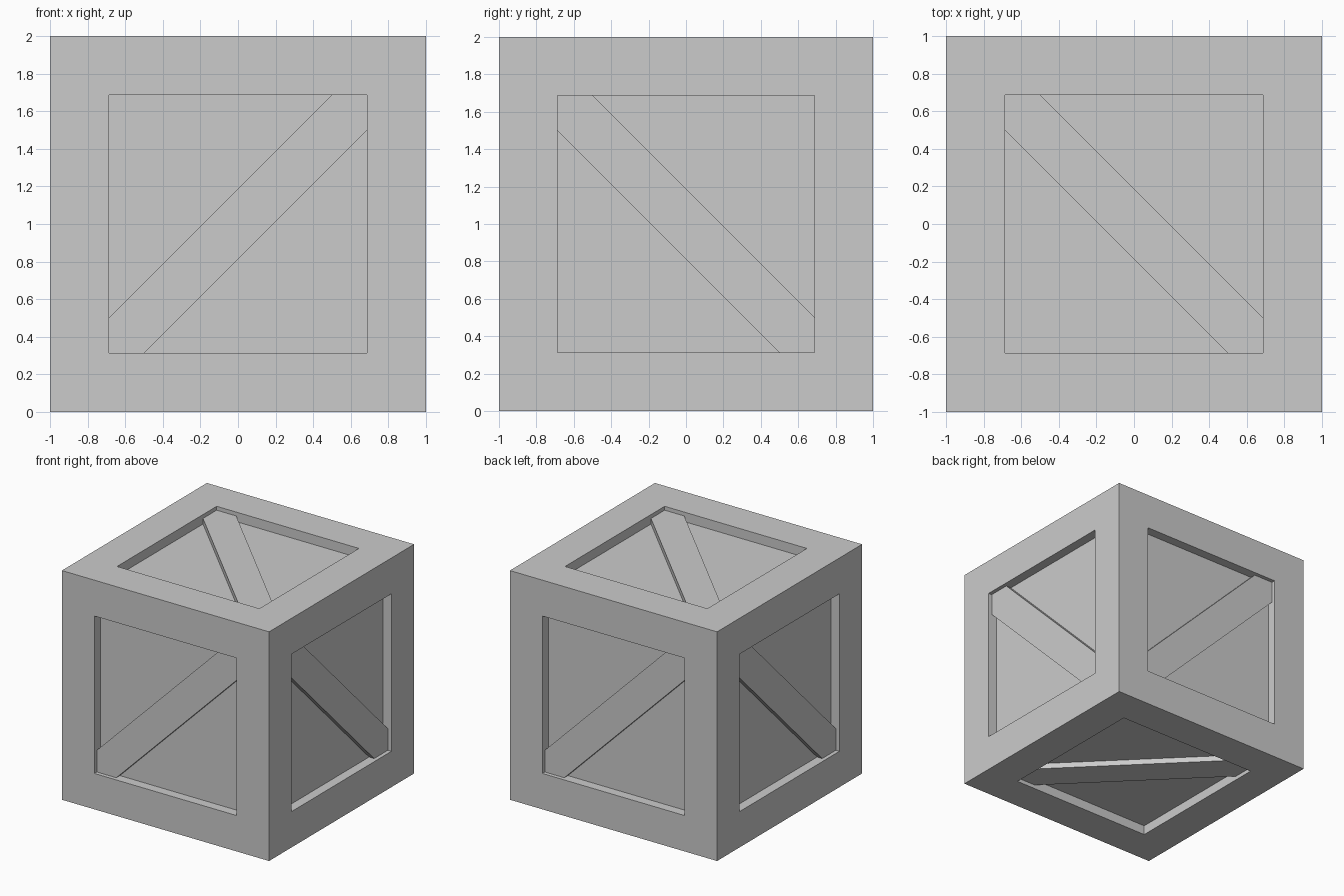
import bpy, bmesh
from mathutils import Vector, Matrix

if "Cube" in bpy.data.objects:
    bpy.data.objects.remove(bpy.data.objects["Cube"])

HALF = 0.687      # half width of each recessed panel
FLOOR = 0.083     # recess depth
BRACE_TOP = 0.034 # brace surface below the frame
BAND = 0.189      # brace half width measured along the panel edge


def add_object(name, bm):
    mesh = bpy.data.meshes.new(name)
    bm.to_mesh(mesh)
    bm.free()
    obj = bpy.data.objects.new(name, mesh)
    bpy.context.collection.objects.link(obj)
    return obj


# Crate body: cube with a straight-walled recess in every face
bm = bmesh.new()
bmesh.ops.create_cube(bm, size=2, matrix=Matrix.Translation((0, 0, 1)))
panels = bm.faces[:]
bm.normal_update()
bmesh.ops.inset_individual(bm, faces=panels, thickness=1 - HALF, use_even_offset=True)
bm.normal_update()
# second, zero-width inset pushed inwards forms the recess walls
bmesh.ops.inset_individual(bm, faces=panels, thickness=0, depth=-FLOOR, use_even_offset=True)
add_object("crate_body", bm)


# Diagonal brace: hexagonal bar fitting corner to corner inside a panel
def add_brace(name, normal, across):
    n, u = Vector(normal), Vector(across)
    v = n.cross(u)
    h, c = HALF, HALF - BAND
    outline = [(-h, -h), (-c, -h), (h, c), (h, h), (c, h), (-h, -c)]
    centre = Vector((0, 0, 1))
    bm = bmesh.new()
    base = bm.faces.new([bm.verts.new(centre + u * a + v * b + n * (1 - FLOOR - 0.002))
                         for a, b in outline])
    top = bmesh.ops.extrude_face_region(bm, geom=[base], use_keep_orig=True)["geom"]
    bmesh.ops.translate(bm, vec=n * (FLOOR + 0.002 - BRACE_TOP),
                        verts=[g for g in top if isinstance(g, bmesh.types.BMVert)])
    bmesh.ops.recalc_face_normals(bm, faces=bm.faces[:])
    add_object(name, bm)


for name, normal, across in [
    ("front_brace", (0, -1, 0), (1, 0, 0)),
    ("back_brace", (0, 1, 0), (-1, 0, 0)),
    ("right_brace", (1, 0, 0), (0, 0, -1)),
    ("left_brace", (-1, 0, 0), (0, 0, -1)),
    ("top_brace", (0, 0, 1), (0, 1, 0)),
    ("bottom_brace", (0, 0, -1), (1, 0, 0)),
]:
    add_brace(name, normal, across)
